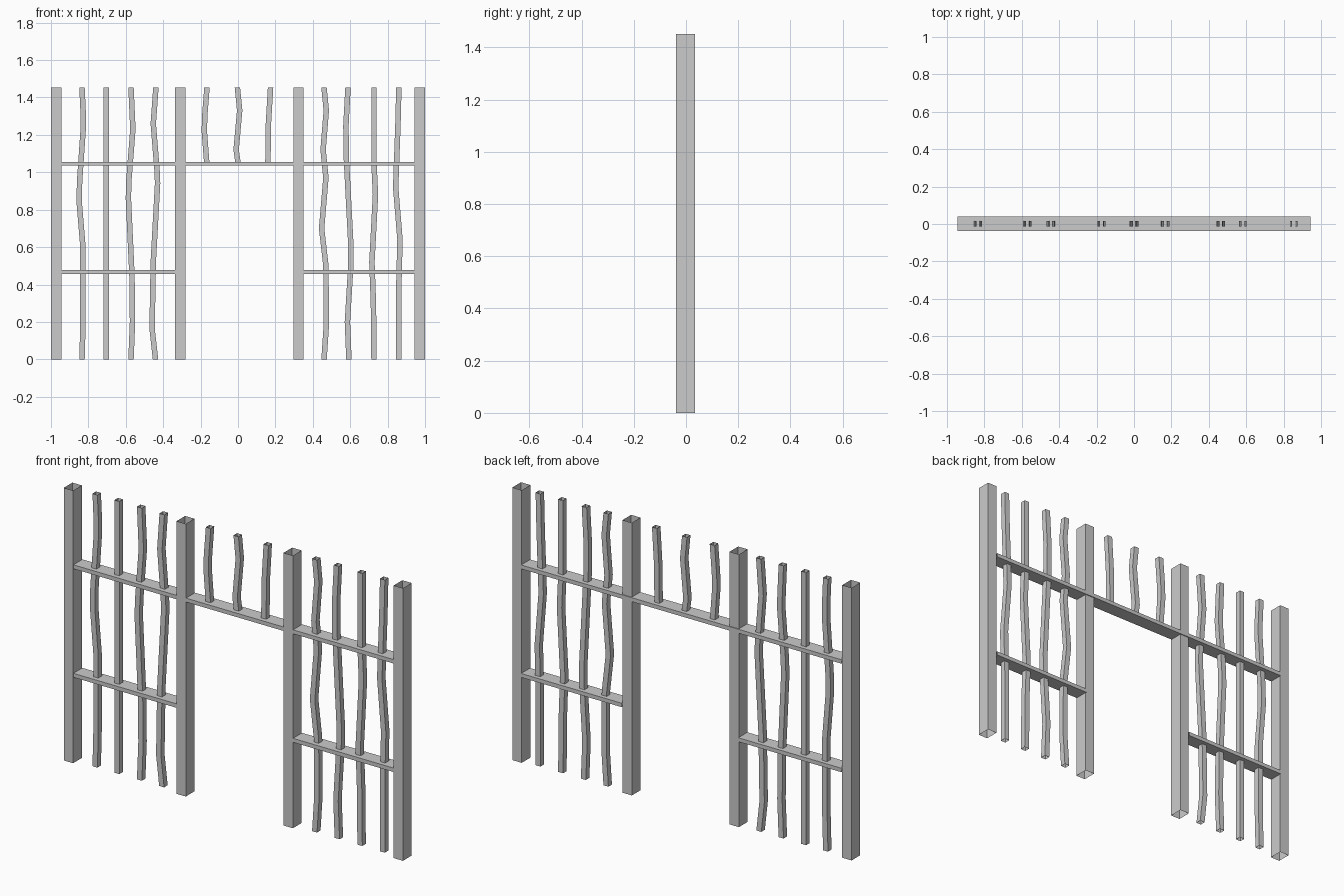
import bpy

if "Cube" in bpy.data.objects:
    bpy.data.objects.remove(bpy.data.objects["Cube"])

H = 1.452  # overall height


def tube(name, rings):
    """Open-ended square tube through a list of 4-point rings."""
    verts = [p for ring in rings for p in ring]
    faces = [(4 * r + i, 4 * r + (i + 1) % 4, 4 * r + 4 + (i + 1) % 4, 4 * r + 4 + i)
             for r in range(len(rings) - 1) for i in range(4)]
    mesh = bpy.data.meshes.new(name)
    mesh.from_pydata(verts, [], faces)
    ob = bpy.data.objects.new(name, mesh)
    bpy.context.collection.objects.link(ob)
    return ob


def upright(name, path, width, y0, y1):
    """Vertical member following (x, z) points from bottom to top."""
    h = width / 2
    return tube(name, [[(x - h, y0, z), (x + h, y0, z), (x + h, y1, z), (x - h, y1, z)]
                       for x, z in path])


def rail(name, x0, x1, z0, z1):
    y0, y1 = -0.037, 0.039
    return tube(name, [[(x, y0, z0), (x, y1, z0), (x, y1, z1), (x, y0, z1)]
                       for x in (x0, x1)])


# Four square posts
for i, x in enumerate((-0.972, -0.308, 0.323, 0.972)):
    upright(f"post_{i + 1}", [(x, 0), (x, H)], 0.055, -0.039, 0.034)

# Long upper rail and two short lower rails
rail("upper_rail", -0.944, 0.944, 1.035, 1.056)
rail("lower_rail_left", -0.944, -0.334, 0.457, 0.478)
rail("lower_rail_right", 0.35, 0.944, 0.457, 0.478)

# Wavy sticks, each a path of (x, z) from bottom to top
sticks = {
    "left_stick_1": [(-.834, 0), (-.829, .19), (-.829, .6), (-.849, .84), (-.847, .95), (-.827, 1.24), (-.827, 1.3), (-.834, H)],
    "left_stick_2": [(-.705, 0), (-.705, H)],
    "left_stick_3": [(-.572, 0), (-.564, .2), (-.567, .45), (-.586, .86), (-.584, .95), (-.562, 1.23), (-.572, H)],
    "left_stick_4": [(-.441, 0), (-.459, .16), (-.457, .3), (-.453, .52), (-.43, .94), (-.432, 1.0), (-.453, 1.26), (-.439, H)],
    "middle_stick_1": [(-.167, 1.05), (-.18, 1.22), (-.178, 1.3), (-.166, H)],
    "middle_stick_2": [(0, 1.05), (-.01, 1.12), (.009, 1.33), (-.003, H)],
    "middle_stick_3": [(.16, 1.05), (.162, 1.25), (.174, H)],
    "right_stick_1": [(.46, 0), (.472, .18), (.47, .5), (.447, .7), (.47, .97), (.455, 1.12), (.472, 1.33), (.46, H)],
    "right_stick_2": [(.593, 0), (.585, .2), (.603, .5), (.604, .6), (.579, 1.08), (.577, 1.25), (.588, H)],
    "right_stick_3": [(.727, 0), (.724, .3), (.716, .52), (.735, .88), (.727, 1.05), (.727, H)],
    "right_stick_4": [(.86, 0), (.86, .4), (.866, .64), (.843, .92), (.855, 1.25), (.86, H)],
}
for name, path in sticks.items():
    upright(name, path, 0.029, -0.013, 0.017)
